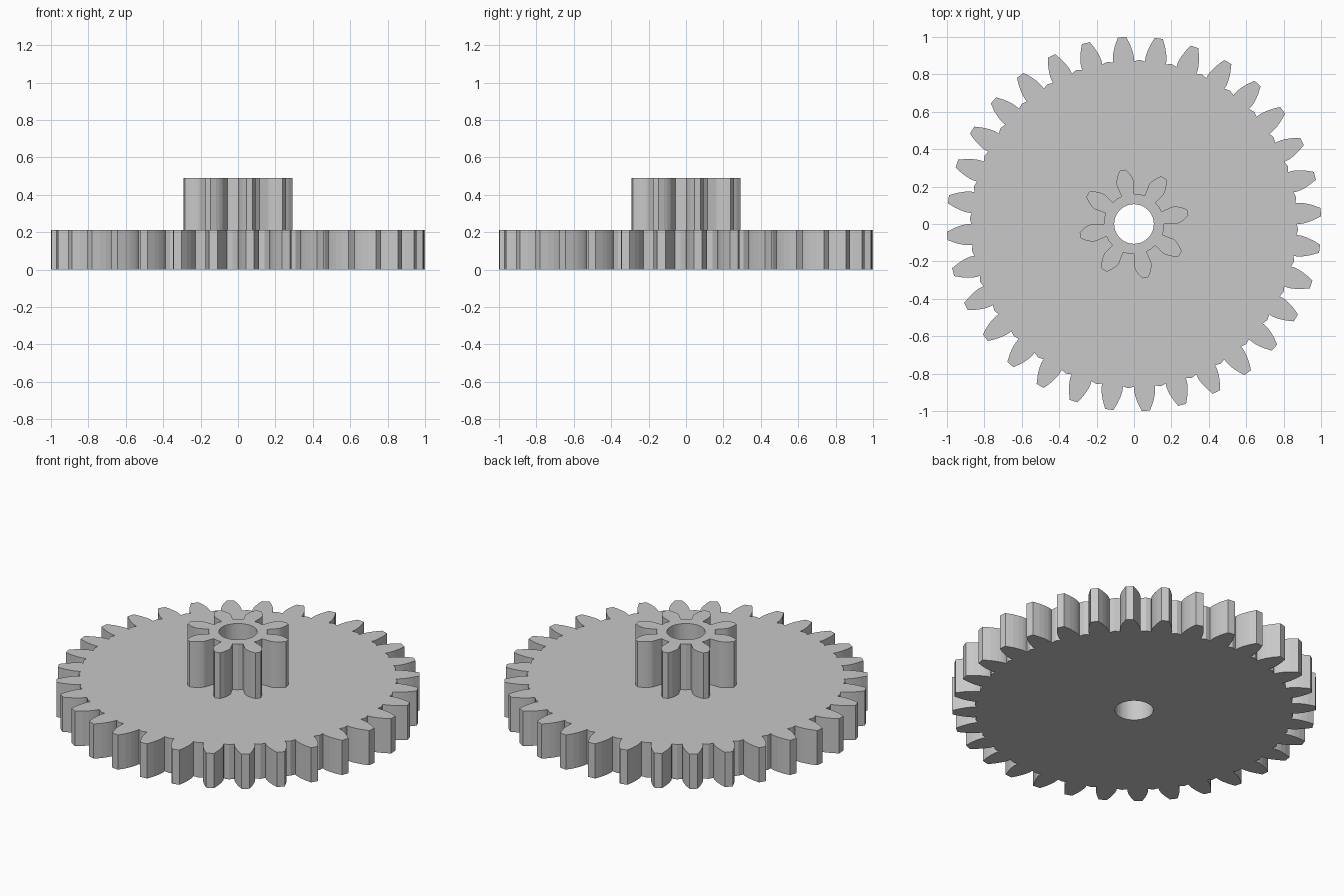
import bpy, bmesh, math

if "Cube" in bpy.data.objects:
    bpy.data.objects.remove(bpy.data.objects["Cube"])

MODULE = 1.0009 / 17          # pitch diameter per tooth
PRESSURE = math.radians(20)
BORE_RADIUS = 0.106
BORE_SIDES = 48
FLANK_STEPS = 5

grey = bpy.data.materials.new("grey")
grey.diffuse_color = (0.58, 0.58, 0.58, 1)
grey.use_nodes = True
grey.node_tree.nodes["Principled BSDF"].inputs["Base Color"].default_value = grey.diffuse_color


def polar(r, a):
    return (r * math.cos(a), r * math.sin(a))


def gear_profile(teeth, root):
    """Outline of an involute spur gear, first tooth flank starting at angle 0."""
    pitch = MODULE * teeth / 2
    base = pitch * math.cos(PRESSURE)
    outer = pitch + MODULE
    half = math.pi / (2 * teeth) + math.tan(PRESSURE) - PRESSURE
    step = 2 * math.pi / teeth
    roll_max = math.sqrt((outer / base) ** 2 - 1)
    # one flank as (radius, angle from its foot)
    flank = [(root, 0.0)]
    for i in range(FLANK_STEPS + 1):
        t = roll_max * i / FLANK_STEPS
        flank.append((base * math.sqrt(1 + t * t), t - math.atan(t)))
    points = []
    for k in range(teeth):
        start = k * step
        points += [polar(r, start + a) for r, a in flank]
        points += [polar(r, start + 2 * half - a) for r, a in reversed(flank)]
        points.append(polar(root * 1.01, start + half + step / 2))  # gap floor
    return points


def make_gear(name, teeth, root, z0, z1):
    """Extruded gear with a round bore."""
    bore = [polar(BORE_RADIUS, 2 * math.pi * i / BORE_SIDES) for i in range(BORE_SIDES)]
    bm = bmesh.new()
    layers = []
    for z in (z0, z1):
        rings, edges = [], []
        for outline in (gear_profile(teeth, root), bore):
            ring = [bm.verts.new((x, y, z)) for x, y in outline]
            edges += [bm.edges.new((ring[i - 1], ring[i])) for i in range(len(ring))]
            rings.append(ring)
        bmesh.ops.triangle_fill(bm, edges=edges, use_beauty=True)
        layers.append(rings)
    # tooth walls and bore wall
    for low, high in zip(*layers):
        for i in range(len(low)):
            bm.faces.new((low[i - 1], low[i], high[i], high[i - 1]))
    bmesh.ops.recalc_face_normals(bm, faces=bm.faces)
    mesh = bpy.data.meshes.new(name)
    bm.to_mesh(mesh)
    bm.free()
    mesh.materials.append(grey)
    obj = bpy.data.objects.new(name, mesh)
    bpy.context.collection.objects.link(obj)
    return obj


make_gear("large_gear", 32, 0.87, 0.0, 0.211)
make_gear("small_pinion", 8, 0.161, 0.211, 0.489)
